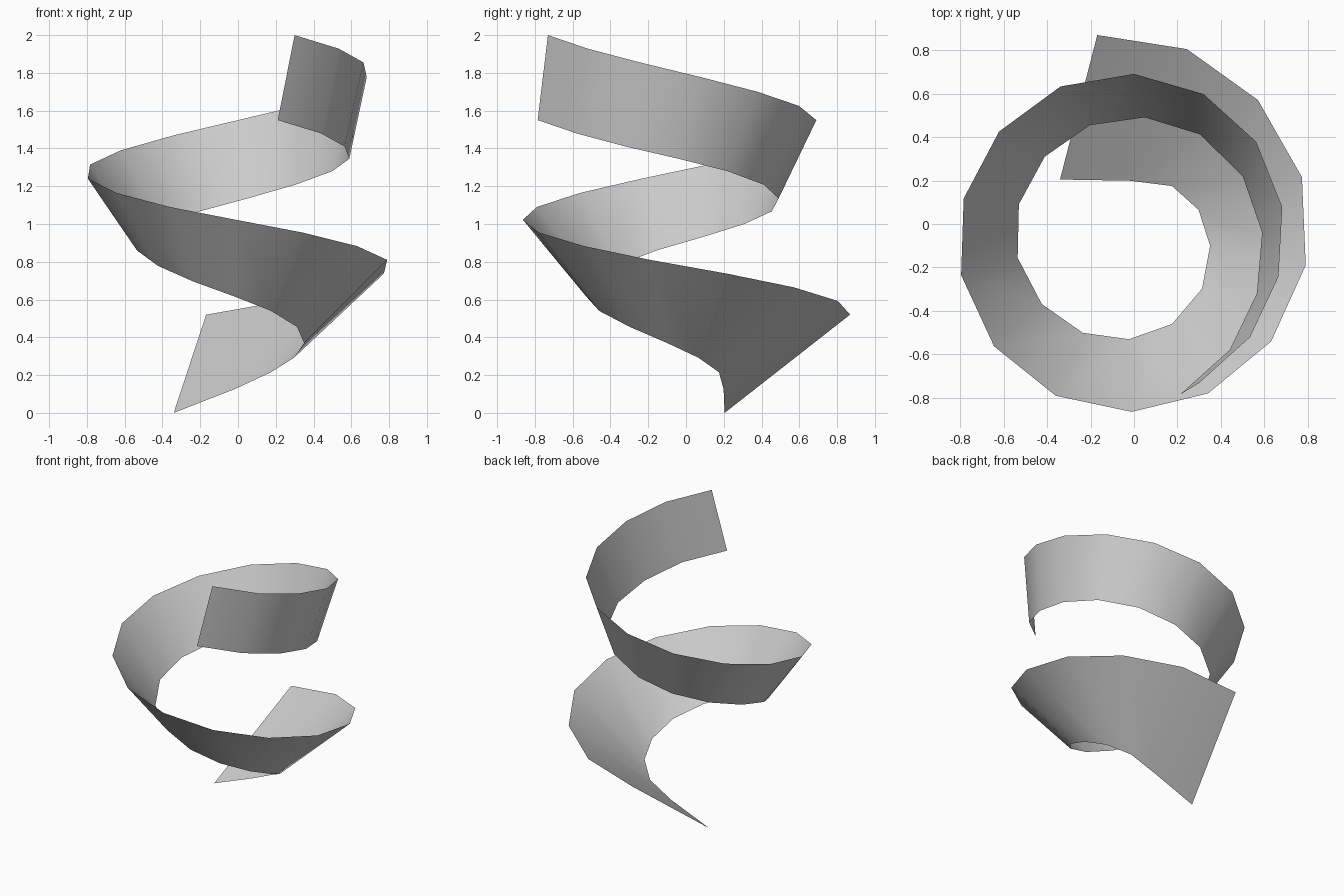
import bpy
import bmesh
from math import cos, sin, radians
from mathutils import Vector

cube = bpy.data.objects.get("Cube")
if cube:
    bpy.data.objects.remove(cube, do_unlink=True)

STATIONS = 21  # cross-sections along the ribbon

# Rim control points: station, angle in degrees, radius, height
upper_keys = [
    (0, 101, .885, .52), (2, 45, .806, .665), (4, -13.5, .812, .81),
    (6, -66.4, .85, .955), (8, -114.5, .868, 1.09), (10, -163.5, .829, 1.24),
    (12, -214.4, .752, 1.39), (14, -270, .69, 1.55), (16, -326, .677, 1.7),
    (18, -380, .707, 1.855), (20, -427.7, .79, 2),
]
lower_keys = [
    (0, 149, .397, 0), (1, 95.7, .2, .125), (2, 45, .247, .215),
    (4, -16, .364, .37), (6, -69.2, .492, .54), (8, -115.2, .553, .695),
    (10, -163.8, .557, .86), (12, -217, .514, 1), (14, -275.8, .493, 1.135),
    (16, -336.3, .546, 1.28), (18, -389.5, .649, 1.41), (20, -435, .813, 1.55),
]


def slope(keys, index):
    """Tangent of the control path at one key."""
    before = keys[max(index - 1, 0)]
    after = keys[min(index + 1, len(keys) - 1)]
    return (Vector(after[1:]) - Vector(before[1:])) / (after[0] - before[0])


def rim_point(keys, station):
    """Smoothly interpolate the keys, then turn polar values into a position."""
    index = max(i for i in range(len(keys) - 1) if keys[i][0] <= station)
    start, end = keys[index], keys[index + 1]
    span = end[0] - start[0]
    t = (station - start[0]) / span
    blend = t * t * (3 - 2 * t)
    polar = Vector(start[1:]).lerp(Vector(end[1:]), blend)
    polar += slope(keys, index) * span * t * (1 - t) ** 2
    polar -= slope(keys, index + 1) * span * t * t * (1 - t)
    angle, radius, height = polar
    return Vector((radius * cos(radians(angle)), radius * sin(radians(angle)), height))


def make_material(name, color):
    material = bpy.data.materials.new(name)
    material.use_nodes = True
    material.diffuse_color = color
    for node in material.node_tree.nodes:
        if node.type == 'BSDF_PRINCIPLED':
            node.inputs["Base Color"].default_value = color
    return material


# Spiral ribbon: one strip of smooth quads between the two rims
bm = bmesh.new()
upper = [bm.verts.new(rim_point(upper_keys, s)) for s in range(STATIONS)]
lower = [bm.verts.new(rim_point(lower_keys, s)) for s in range(STATIONS)]
for s in range(STATIONS - 1):
    face = bm.faces.new((lower[s], lower[s + 1], upper[s + 1], upper[s]))
    face.smooth = True

mesh = bpy.data.meshes.new("spiral_ribbon")
bm.to_mesh(mesh)
bm.free()
mesh.materials.append(make_material("light_grey", (.6, .6, .6, 1)))
ribbon = bpy.data.objects.new("spiral_ribbon", mesh)
bpy.context.collection.objects.link(ribbon)
